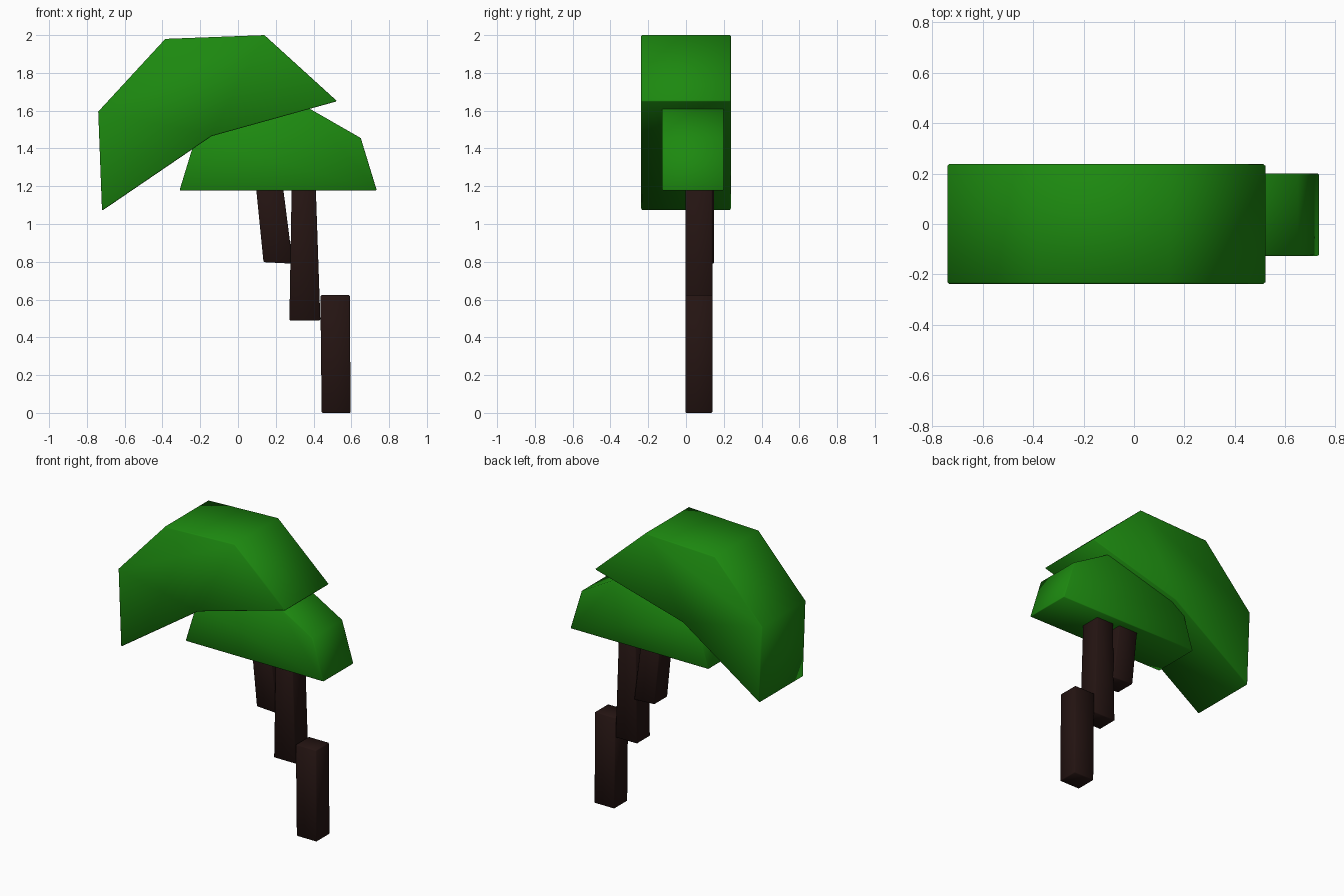
import bpy
import bmesh

if "Cube" in bpy.data.objects:
    bpy.data.objects.remove(bpy.data.objects["Cube"])


def material(name, color):
    mat = bpy.data.materials.new(name)
    mat.diffuse_color = (*color, 1)
    mat.use_nodes = True
    mat.node_tree.nodes["Principled BSDF"].inputs["Base Color"].default_value = mat.diffuse_color
    return mat


LEAF = material("leaf_green", (0.012, 0.25, 0.005))
BARK = material("dark_bark", (0.018, 0.007, 0.006))


def slab(name, profile, y0, y1, mat, bevel):
    """Extrude an x-z profile from y0 to y1 and soften its edges slightly."""
    bm = bmesh.new()
    face = bm.faces.new([bm.verts.new((x, y0, z)) for x, z in profile])
    side = bmesh.ops.extrude_face_region(bm, geom=[face])["geom"]
    for v in side:
        if isinstance(v, bmesh.types.BMVert):
            v.co.y = y1
    bmesh.ops.recalc_face_normals(bm, faces=bm.faces)
    for f in bm.faces:
        f.smooth = True
    mesh = bpy.data.meshes.new(name)
    bm.to_mesh(mesh)
    bm.free()
    mesh.materials.append(mat)
    obj = bpy.data.objects.new(name, mesh)
    bpy.context.collection.objects.link(obj)
    mod = obj.modifiers.new("soft_edges", "BEVEL")
    mod.width = bevel
    mod.segments = 1
    mod.limit_method = "ANGLE"
    mod.angle_limit = 1.2  # only the near-square edges
    return obj


# Large bent upper canopy
slab("upper_canopy",
     [(-0.72, 1.07), (-0.14, 1.465), (0.525, 1.65), (0.14, 2.0),
      (-0.385, 1.98), (-0.74, 1.595)], -0.237, 0.237, LEAF, 0.006)

# Smaller lower canopy tucked under it
slab("lower_canopy",
     [(-0.31, 1.177), (0.735, 1.177), (0.65, 1.455), (0.38, 1.61),
      (0.04, 1.61), (-0.225, 1.455)], -0.126, 0.2, LEAF, 0.005)

# Stepped trunk and side branch
slab("lower_trunk",
     [(0.443, 0.0), (0.596, 0.0), (0.592, 0.623), (0.436, 0.623)],
     -0.003, 0.14, BARK, 0.005)
slab("upper_trunk",
     [(0.272, 0.49), (0.436, 0.49), (0.408, 1.3), (0.286, 1.3)],
     -0.002, 0.139, BARK, 0.004)
slab("side_branch",
     [(0.135, 0.798), (0.29, 0.79), (0.225, 1.3), (0.085, 1.3)],
     0.008, 0.147, BARK, 0.004)
